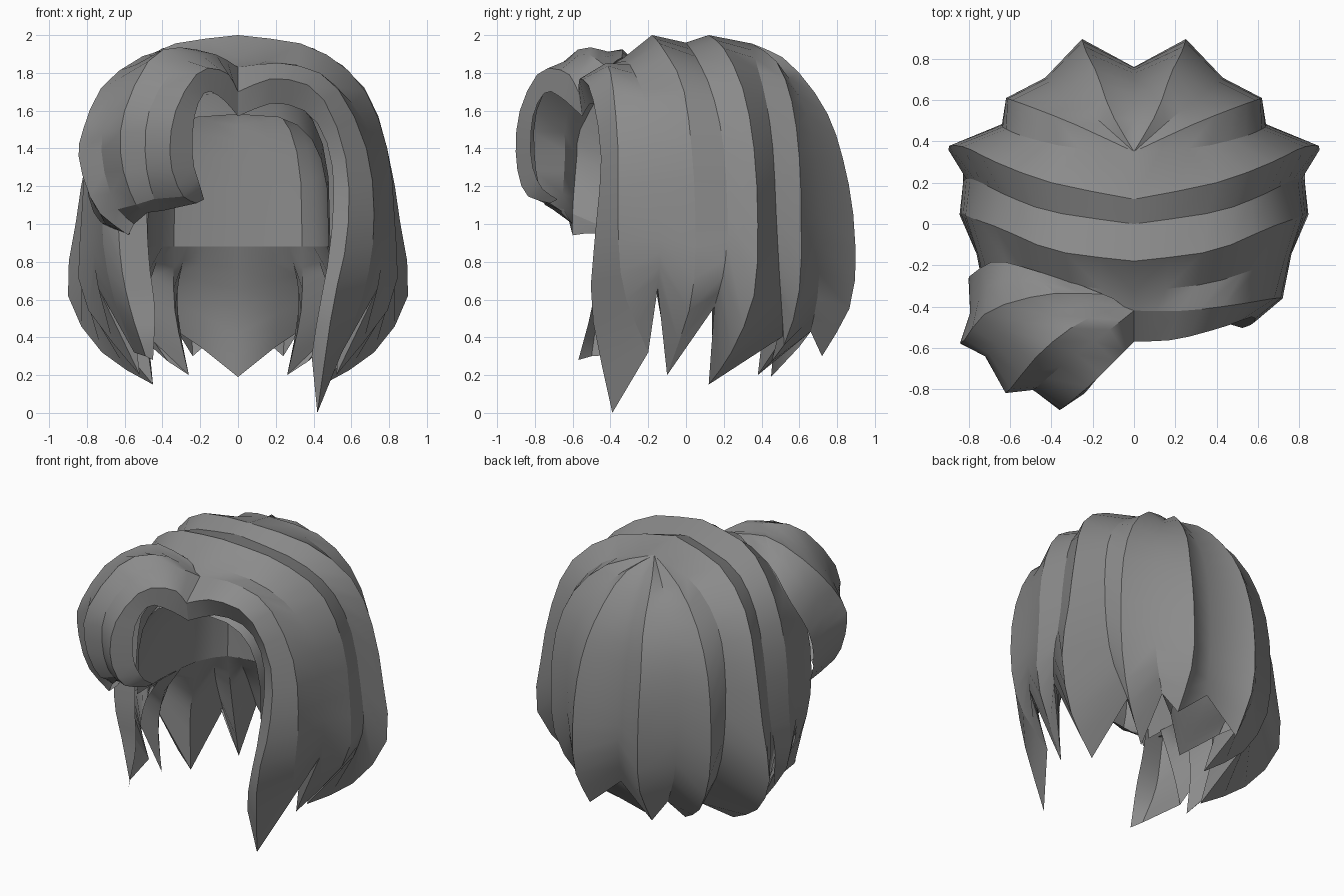
import bpy, bmesh, math
from mathutils import Vector

hair = bpy.data.materials.new("hair grey")
hair.diffuse_color = (0.26, 0.26, 0.26, 1)


def finish(name, bm, flip=False, angle=25):
    bmesh.ops.remove_doubles(bm, verts=bm.verts, dist=0.002)
    bmesh.ops.dissolve_degenerate(bm, edges=bm.edges, dist=0.001)
    if flip:
        bmesh.ops.reverse_faces(bm, faces=bm.faces)
    me = bpy.data.meshes.new(name)
    bm.to_mesh(me)
    bm.free()
    ob = bpy.data.objects.new(name, me)
    bpy.context.collection.objects.link(ob)
    me.materials.append(hair)
    bpy.ops.object.select_all(action='DESELECT')
    ob.select_set(True)
    bpy.context.view_layer.objects.active = ob
    bpy.ops.object.shade_smooth_by_angle(angle=math.radians(angle))
    return ob


def curve_points(pts, rows=14):
    """Smooth path through a few guide points."""
    p = [Vector(q) for q in pts]
    p = [2 * p[0] - p[1]] + p + [2 * p[-1] - p[-2]]
    out = []
    for r in range(rows + 1):
        s = r / rows * (len(p) - 3)
        i = min(int(s), len(p) - 4)
        t = s - i
        a, b, c, d = p[i:i + 4]
        out.append(0.5 * (2 * b + (c - a) * t + (2 * a - 5 * b + 4 * c - d) * t * t
                          + (3 * b - a - 3 * c + d) * t ** 3))
    return out


def loft(name, lines, flip=False, angle=25):
    """Skin neighbouring lines, alternating ridge and valley."""
    bm = bmesh.new()
    grid = [[bm.verts.new(p) for p in line] for line in lines]
    for a, b in zip(grid, grid[1:]):
        for j in range(len(a) - 1):
            bm.faces.new((a[j], a[j + 1], b[j + 1], b[j]))
    return finish(name, bm, flip, angle)


def strands(name, guides, flip=False):
    return loft(name, [curve_points(g) for g in guides], flip)


def both_sides(ob):
    ob.modifiers.new("both_sides", 'MIRROR').merge_threshold = 0.002


# Ridge shared by the fringe and the side hair
temple = [(0, -.42, 1.83), (.25, -.42, 1.85), (.5, -.39, 1.75), (.68, -.36, 1.4),
          (.72, -.36, 1.0), (.67, -.33, .65), (.55, -.2, .32)]

# Right fringe ending in the long pointed lock
strands("right_fringe", [
    [(0, -.55, 1.57), (.2, -.5, 1.64), (.4, -.44, 1.56), (.5, -.42, 1.3),
     (.49, -.46, .9), (.42, -.48, .5), (.39, -.45, .3)],
    [(0, -.57, 1.70), (.2, -.56, 1.77), (.43, -.5, 1.69), (.57, -.45, 1.35),
     (.58, -.48, .95), (.5, -.5, .55), (.42, -.39, 0)],
    temple])

# Side locks arching over the head, ridge and valley in turn
ridge_a = [(0, .12, 2.0), (.4, .2, 1.93), (.67, .3, 1.72), (.79, .36, 1.4),
           (.86, .38, 1.0), (.9, .36, .62), (.72, .24, .32), (.45, .12, .15)]
sides = [
    temple,
    [(0, -.33, 1.88), (.35, -.29, 1.83), (.58, -.22, 1.67), (.73, -.17, 1.4),
     (.76, -.15, 1.0), (.76, -.14, .8), (.74, -.15, .66)],
    [(0, -.18, 2.0), (.38, -.13, 1.94), (.65, -.02, 1.74), (.79, .03, 1.4),
     (.83, .05, 1.0), (.82, .03, .6), (.52, -.1, .2)],
    [(0, 0, 1.96), (.4, .06, 1.87), (.62, .14, 1.69), (.74, .2, 1.4),
     (.8, .22, 1.0), (.83, .2, .75), (.79, .15, .56)],
    ridge_a]

# Back locks fanning out from the crown
crown = (0, .35, 1.955)
back = [
    ridge_a,
    [crown, (.3, .37, 1.86), (.52, .42, 1.67), (.62, .46, 1.4),
     (.64, .48, 1.0), (.6, .5, .65), (.48, .52, .41)],
    [crown, (.28, .48, 1.86), (.48, .56, 1.65), (.59, .6, 1.35),
     (.62, .61, 1.0), (.6, .6, .65), (.47, .52, .36), (.26, .38, .2)],
    [crown, (.18, .51, 1.82), (.33, .63, 1.61), (.41, .69, 1.35),
     (.43, .71, 1.0), (.4, .7, .65), (.32, .66, .43)],
    [crown, (.11, .54, 1.86), (.18, .73, 1.62), (.23, .83, 1.35),
     (.25, .89, 1.0), (.25, .88, .6), (.24, .72, .3)],
    [crown, (0, .53, 1.82), (0, .66, 1.6), (0, .73, 1.35),
     (0, .76, 1.0), (0, .75, .75), (0, .72, .51)]]

both_sides(strands("side_hair", sides))
both_sides(strands("back_hair", back))

# Nape lock curling in below the centre of the back
both_sides(strands("nape_lock", [
    [(.24, .72, .85), (.24, .73, .6), (.2, .6, .35)],
    [(0, .72, .8), (0, .7, .5), (0, .45, .19)]]))

# Inner side of the locks, from the hem up to the scalp lining
base = [(.47, -.3), (.48, -.2), (.48, -.08), (.475, .05), (.45, .2), (.4, .3),
        (.34, .37), (.27, .39), (.18, .4), (0, .41)]
hem = [g[-1] for g in sides + back[1:-2]] + [(.2, .6, .35), (0, .45, .19)]
inner = []
for end, (x, y) in zip(hem, base):
    low, high = Vector(end), Vector((x, y, .88))
    mid = low.lerp(high, .5) + Vector((x, y, 0)) * .1
    inner.append(curve_points([low, mid, high], 6))
both_sides(loft("lock_undersides", inner, flip=True, angle=50))

# Left lock hanging below the rolled quiff
strands("left_lock", [
    [(-.25, -.46, 1.62), (-.44, -.43, 1.45), (-.48, -.44, 1.1), (-.47, -.47, .8),
     (-.44, -.5, .55), (-.45, -.57, .28)],
    [(-.4, -.44, 1.72), (-.58, -.44, 1.45), (-.63, -.46, 1.1), (-.62, -.48, .8),
     (-.57, -.47, .55), (-.49, -.5, .3)],
    [(-x, y, z) for x, y, z in temple]], flip=True)

# Rolled quiff sweeping forward, left and under
quiff_front = [
    [(0, -.55, 1.57), (-.08, -.65, 1.66), (-.17, -.74, 1.7), (-.23, -.81, 1.57),
     (-.24, -.82, 1.35), (-.2, -.77, 1.2), (-.18, -.68, 1.13)],
    [(0, -.57, 1.70), (-.06, -.63, 1.8), (-.2, -.77, 1.81), (-.33, -.88, 1.6),
     (-.36, -.9, 1.35), (-.3, -.85, 1.16), (-.22, -.72, 1.11)],
    [(0, -.42, 1.83), (-.14, -.53, 1.9), (-.33, -.67, 1.83), (-.47, -.79, 1.6),
     (-.49, -.8, 1.35), (-.45, -.76, 1.15), (-.4, -.66, 1.07)],
    [(-.05, -.4, 1.84), (-.25, -.47, 1.93), (-.45, -.62, 1.89), (-.6, -.8, 1.6),
     (-.62, -.81, 1.35), (-.55, -.76, 1.12), (-.48, -.66, 1.06)]]
quiff_side = [
    [(-.1, -.36, 1.87), (-.35, -.42, 1.91), (-.6, -.5, 1.8), (-.7, -.63, 1.58),
     (-.72, -.64, 1.35), (-.65, -.65, 1.1), (-.55, -.6, 1.0)],
    [(-.15, -.34, 1.88), (-.42, -.34, 1.92), (-.7, -.42, 1.75), (-.82, -.56, 1.5),
     (-.84, -.58, 1.33), (-.75, -.6, 1.08), (-.58, -.6, .94)],
    [(-.2, -.32, 1.88), (-.48, -.28, 1.86), (-.69, -.29, 1.69), (-.78, -.42, 1.45),
     (-.79, -.43, 1.25), (-.72, -.47, 1.02), (-.57, -.53, .95)],
    [(-.25, -.3, 1.86), (-.5, -.22, 1.79), (-.67, -.18, 1.62), (-.78, -.24, 1.4),
     (-.8, -.27, 1.2), (-.74, -.31, 1.02), (-.6, -.42, .95)]]
strands("quiff", quiff_front + quiff_side, flip=True)

# Scalp lining: arches over the head, closed by a flat back
arches = []
for y, w, top in ((-.43, .48, 1.58), (-.15, .49, 1.7), (.05, .475, 1.73), (.2, .45, 1.72),
                  (.3, .4, 1.68), (.37, .34, 1.64), (.4, .2, 1.6), (.41, 0, 1.58)):
    arch = []
    for k in range(13):
        a = math.pi * k / 12
        c, s = math.cos(a), math.sin(a)
        arch.append((w * math.copysign(abs(c) ** .6, c), y, .88 + (top - .88) * abs(s) ** .6))
    arches.append(arch)
loft("scalp_lining", arches)
